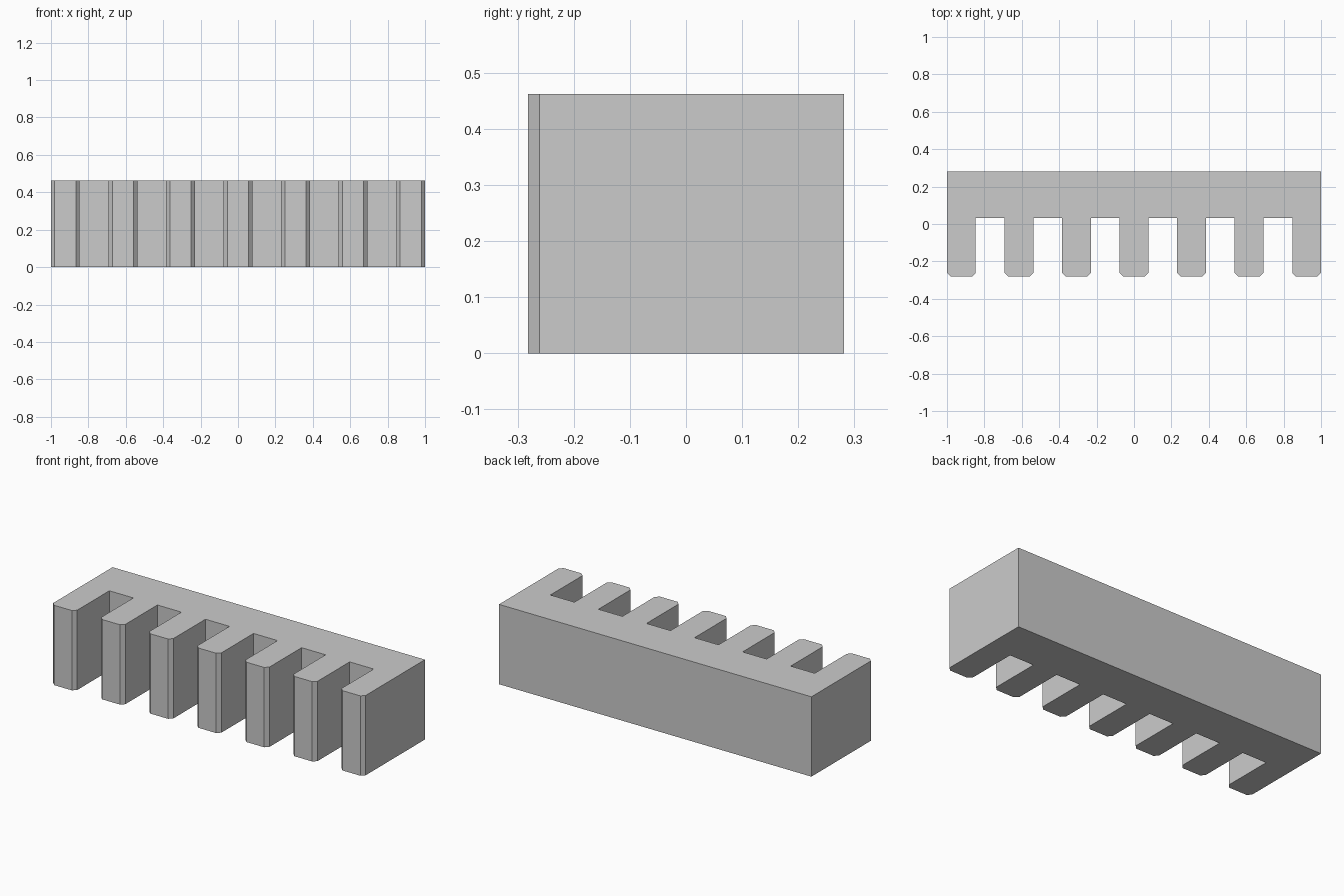
import bpy, bmesh

if "Cube" in bpy.data.objects:
    bpy.data.objects.remove(bpy.data.objects["Cube"])

TEETH = 7
W = 2 / (2 * TEETH - 1)      # tooth width equals gap width
HEIGHT = 0.462
BACK, ROOT, TIP = 0.2815, 0.032, -0.2815
CHAMFER = 0.02

# Comb outline: chamfered teeth along the front, closed by a straight back
outline = []
for i in range(TEETH):
    x0 = -1 + 2 * i * W
    x1 = x0 + W
    if i > 0:
        outline.append((x0, ROOT))
    outline += [(x0, TIP + CHAMFER), (x0 + CHAMFER, TIP),
                (x1 - CHAMFER, TIP), (x1, TIP + CHAMFER)]
    if i < TEETH - 1:
        outline.append((x1, ROOT))
outline += [(1, BACK), (-1, BACK)]

# Extrude the outline upwards into a solid bar
bm = bmesh.new()
face = bm.faces.new([bm.verts.new((x, y, 0)) for x, y in outline])
top = bmesh.ops.extrude_face_region(bm, geom=[face], use_keep_orig=True)
bmesh.ops.translate(bm, vec=(0, 0, HEIGHT),
                    verts=[v for v in top["geom"] if isinstance(v, bmesh.types.BMVert)])
bmesh.ops.recalc_face_normals(bm, faces=bm.faces[:])

mesh = bpy.data.meshes.new("toothed_bar")
bm.to_mesh(mesh)
bm.free()
bpy.context.collection.objects.link(bpy.data.objects.new("toothed_bar", mesh))
